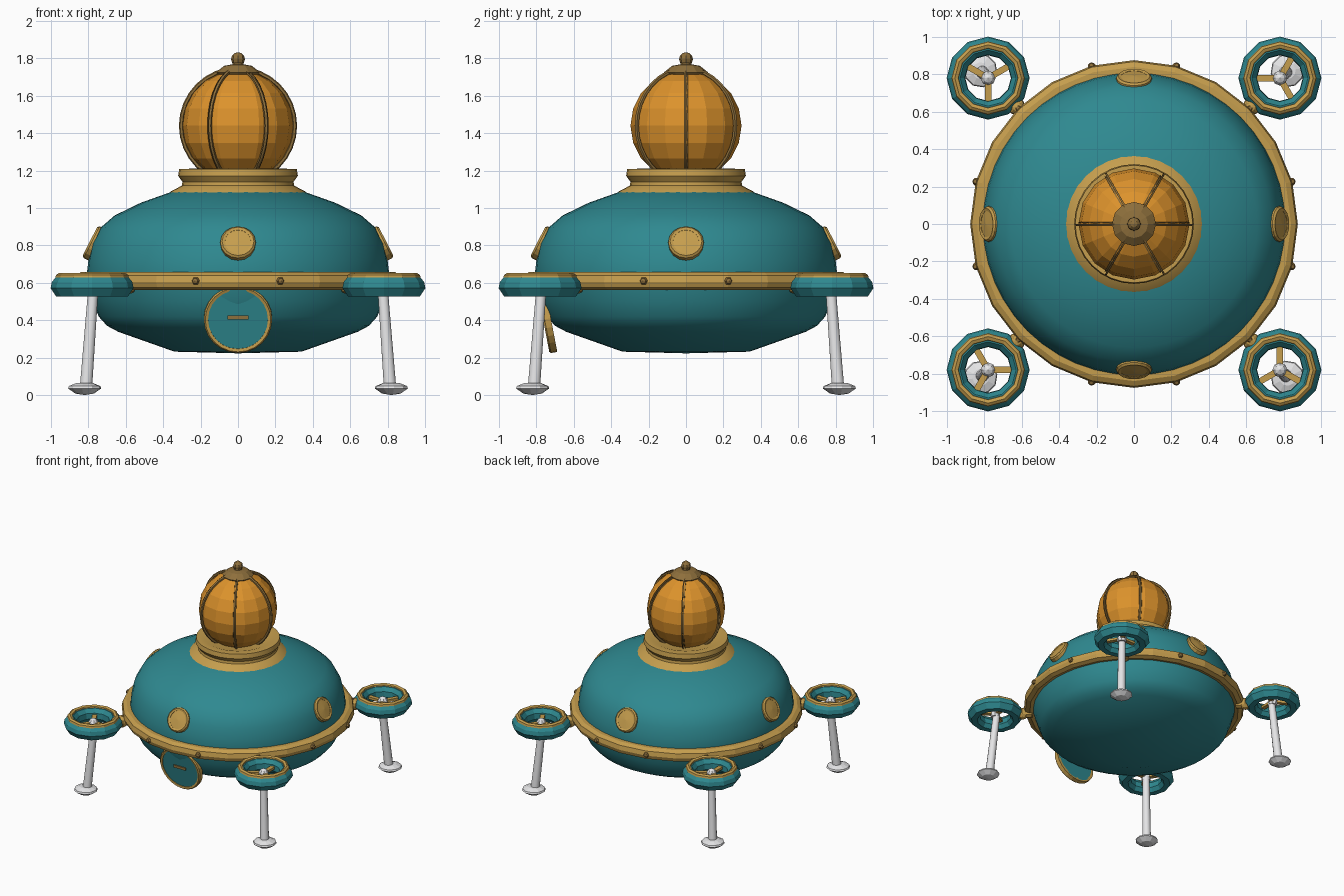
import bpy, bmesh, math
from mathutils import Vector, Matrix

if "Cube" in bpy.data.objects:
    bpy.data.objects.remove(bpy.data.objects["Cube"])


def material(name, rgb):
    m = bpy.data.materials.new(name)
    m.diffuse_color = (*rgb, 1)
    m.use_nodes = True
    m.node_tree.nodes["Principled BSDF"].inputs["Base Color"].default_value = m.diffuse_color
    return m


TEAL = material("teal paint", (0.028, 0.25, 0.28))
GOLD = material("gold trim", (0.56, 0.34, 0.075))
BRONZE = material("dark bronze", (0.27, 0.16, 0.045))
AMBER = material("amber glass", (0.72, 0.29, 0.025))
WHITE = material("pale metal", (0.78, 0.78, 0.79))


def finish(bm, name, mat, matrix=None, smooth=False):
    bmesh.ops.recalc_face_normals(bm, faces=bm.faces[:])
    if matrix is not None:
        bmesh.ops.transform(bm, matrix=matrix, verts=bm.verts[:])
    me = bpy.data.meshes.new(name)
    bm.to_mesh(me)
    bm.free()
    me.materials.append(mat)
    ob = bpy.data.objects.new(name, me)
    bpy.context.collection.objects.link(ob)
    if smooth:
        bpy.ops.object.select_all(action='DESELECT')
        ob.select_set(True)
        bpy.context.view_layer.objects.active = ob
        bpy.ops.object.shade_smooth_by_angle(angle=math.radians(32))
    return ob


def lathe(name, profile, sides, mat, matrix=None, smooth=False, closed=False, turn=0.0):
    """Turn an (r, z) profile around z; a closed profile makes a ring."""
    bm = bmesh.new()
    rings = []
    for r, z in profile:
        n = 1 if r == 0 else sides
        rings.append([bm.verts.new((r * math.cos(turn + math.tau * i / sides),
                                    r * math.sin(turn + math.tau * i / sides), z))
                      for i in range(n)])
    pairs = list(zip(rings, rings[1:]))
    if closed:
        pairs.append((rings[-1], rings[0]))
    for a, b in pairs:
        for i in range(sides):
            j = (i + 1) % sides
            loop = [a[i % len(a)], a[j % len(a)], b[j % len(b)], b[i % len(b)]]
            bm.faces.new(list(dict.fromkeys(loop)))
    return finish(bm, name, mat, matrix, smooth)


def tube_profile(major, minor, n, z=0.0, turn=0.0):
    return [(major + minor * math.cos(turn + math.tau * k / n),
             z + minor * math.sin(turn + math.tau * k / n)) for k in range(n)]


def ball_profile(r, n, z=0.0):
    return [(0, z - r)] + [(r * math.sin(math.pi * k / n), z - r * math.cos(math.pi * k / n))
                           for k in range(1, n)] + [(0, z + r)]


def facing(loc, normal):
    """Matrix putting local z along the normal."""
    return Matrix.Translation(loc) @ Vector(normal).to_track_quat('Z', 'Y').to_matrix().to_4x4()


def box(name, size, mat, matrix):
    bm = bmesh.new()
    bmesh.ops.create_cube(bm, size=1)
    bmesh.ops.scale(bm, vec=size, verts=bm.verts[:])
    return finish(bm, name, mat, matrix)


def spin(angle):
    return Matrix.Rotation(angle, 4, 'Z')


# Saucer hull
lathe("hull", [(0, 0.223), (0.34, 0.232), (0.64, 0.338), (0.70, 0.37), (0.745, 0.42),
               (0.776, 0.50), (0.80, 0.58), (0.808, 0.65), (0.80, 0.72), (0.78, 0.81),
               (0.735, 0.895), (0.66, 0.96), (0.52, 1.028), (0.36, 1.085), (0, 1.12)],
      48, TEAL, smooth=True)

# Waist band and its bolts
lathe("waist_band", [(0.78, 0.575), (0.83, 0.562), (0.865, 0.575), (0.876, 0.605),
                     (0.868, 0.64), (0.84, 0.657), (0.79, 0.657)], 24, GOLD, closed=True)
for k in range(12):
    lathe("band_bolt", ball_profile(0.022, 4), 6, BRONZE,
          spin(math.radians(15 + 30 * k)) @ facing((0.872, 0, 0.61), (1, 0, 0)))

# Neck collar under the dome
lathe("collar", [(0.375, 1.07), (0.36, 1.088), (0.30, 1.12), (0.297, 1.14), (0.32, 1.172),
                 (0.314, 1.208), (0.26, 1.21), (0.22, 1.195), (0, 1.195)],
      32, GOLD, smooth=True)

# Glass dome with ribs, cap and finial
lathe("dome", ball_profile(0.297, 10, 1.44), 16, AMBER)
for k in range(3):
    lathe("dome_rib", tube_profile(0.304, 0.012, 6), 32, BRONZE,
          Matrix.Translation((0, 0, 1.44)) @ spin(math.pi / 3 * k)
          @ Matrix.Rotation(math.pi / 2, 4, 'X'), smooth=True)
lathe("dome_cap", [(0, 1.70), (0.10, 1.705), (0.118, 1.725), (0.075, 1.76), (0.03, 1.768),
                   (0.026, 1.79), (0, 1.79)], 12, BRONZE)
lathe("finial", ball_profile(0.037, 6, 1.796), 8, BRONZE)

# Four portholes on the upper hull
for k in range(4):
    m = spin(math.pi / 2 * k) @ facing((0.772, 0, 0.812), (0.89, 0, 0.45))
    lathe("porthole_rim", [(0.07, -0.02), (0.095, -0.02), (0.095, 0.012), (0.085, 0.022),
                           (0.07, 0.018)], 16, GOLD, m, closed=True)
    lathe("porthole_cover", [(0, -0.01), (0.076, -0.01), (0.072, 0.016), (0, 0.022)],
          16, GOLD, m)

# Round front hatch with a frame and handle
hatch = facing((0, -0.752, 0.405), (0, -0.982, -0.187))
lathe("hatch_door", [(0, -0.03), (0.17, -0.03), (0.17, 0.003), (0, 0.003)], 24, TEAL, hatch)
lathe("hatch_frame", [(0.16, -0.03), (0.183, -0.03), (0.183, 0.004), (0.175, 0.012),
                      (0.16, 0.008)], 24, GOLD, hatch, closed=True)
box("hatch_handle", (0.11, 0.02, 0.02), BRONZE,
    Matrix.Translation((0, -0.758, 0.415)))

# Four corner fan pods with struts and landing legs
POD = 0.78 * math.sqrt(2)
FOOT = 0.82 * math.sqrt(2)
for k in range(4):
    arm = spin(math.radians(45 + 90 * k))
    pod = arm @ Matrix.Translation((POD, 0, 0))
    lathe("pod_ring", [(0.145, 0.527), (0.192, 0.527), (0.222, 0.572), (0.215, 0.605),
                       (0.19, 0.635), (0.15, 0.635), (0.125, 0.605), (0.122, 0.56)],
          12, TEAL, pod, closed=True, turn=math.radians(15))
    lathe("pod_trim", [(0.155, 0.62), (0.198, 0.62), (0.193, 0.642), (0.178, 0.652),
                       (0.16, 0.645)], 12, GOLD, pod, closed=True, turn=math.radians(15))
    for s in range(3):
        box("fan_spoke", (0.13, 0.034, 0.02), GOLD,
            pod @ spin(math.radians(135 + 120 * s)) @ Matrix.Translation((0.075, 0, 0.585)))
    lathe("fan_hub", [(0, 0.55), (0.035, 0.555), (0.04, 0.59), (0.025, 0.612), (0, 0.625)],
          8, WHITE, pod)

    # Strut joining the pod to the waist band
    lathe("strut", [(0, 0), (0.036, 0), (0.036, 0.15), (0, 0.15)], 8, GOLD,
          arm @ facing((0.81, 0, 0.578), (1, 0, 0)))
    lathe("strut_joint", ball_profile(0.047, 6), 8, GOLD,
          arm @ Matrix.Translation((0.885, 0, 0.578)))

    # Leg leaning outward, with a lens-shaped foot
    top, low = Vector((POD - 0.01, 0, 0.58)), Vector((FOOT - 0.01, 0, 0.04))
    lathe("leg", [(0, 0), (0.034, 0), (0.028, (top - low).length), (0, (top - low).length)],
          12, WHITE, arm @ facing(low, top - low), smooth=True)
    lathe("foot", [(0, 0.0), (0.05, 0.008), (0.09, 0.035), (0.085, 0.048), (0.045, 0.064),
                   (0, 0.066)], 10, WHITE, arm @ Matrix.Translation((FOOT, 0, 0)))
